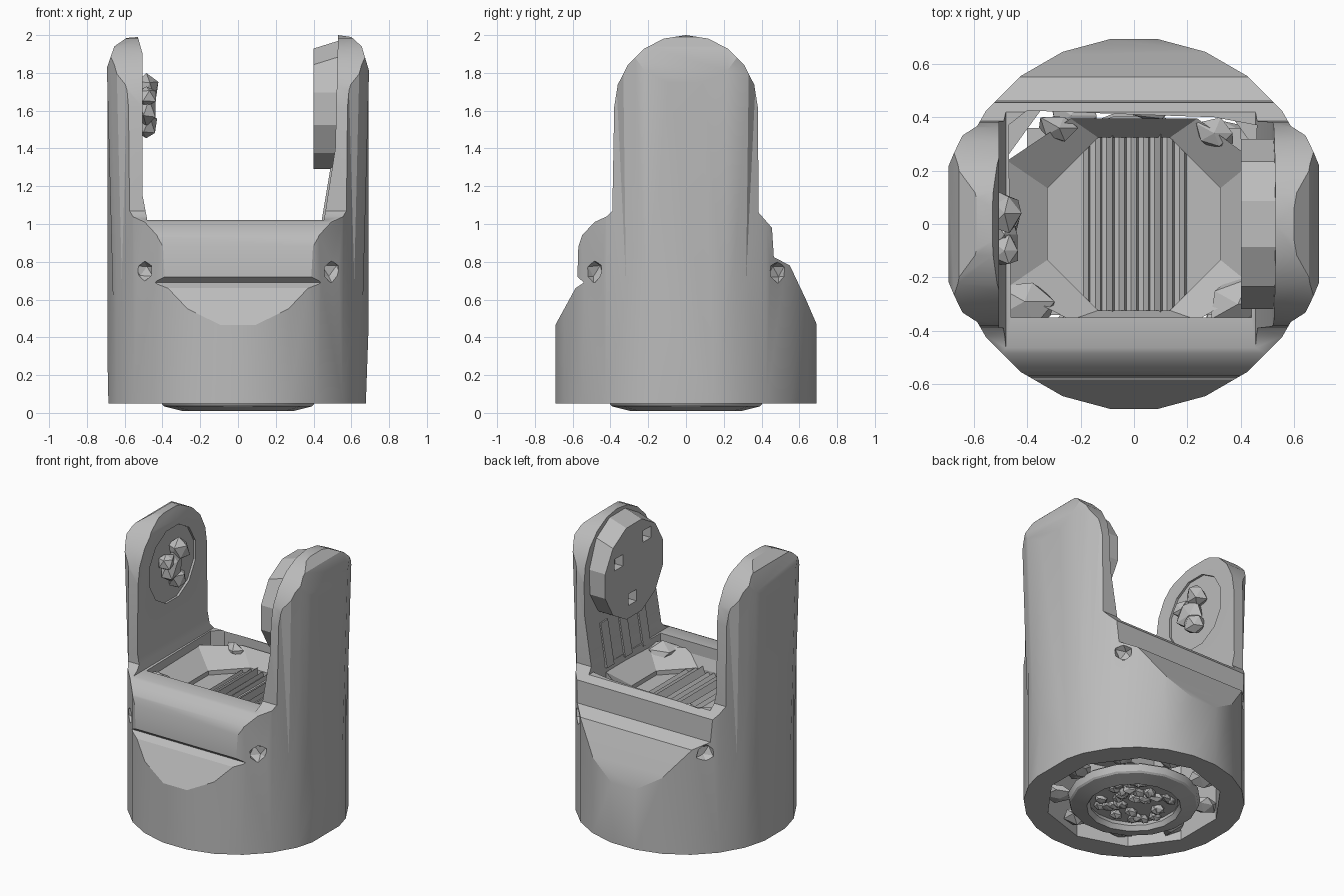
import bpy, bmesh, math, random
from mathutils import Vector

random.seed(4)
cube = bpy.data.objects.get("Cube")
if cube:
    bpy.data.objects.remove(cube, do_unlink=True)

grey = bpy.data.materials.new("plain grey")
grey.use_nodes = True
grey.diffuse_color = (0.5, 0.5, 0.5, 1)
grey.node_tree.nodes["Principled BSDF"].inputs["Base Color"].default_value = (0.5, 0.5, 0.5, 1)


def finish(name, bm):
    bmesh.ops.recalc_face_normals(bm, faces=bm.faces[:])
    mesh = bpy.data.meshes.new(name)
    bm.to_mesh(mesh)
    bm.free()
    mesh.materials.append(grey)
    obj = bpy.data.objects.new(name, mesh)
    bpy.context.collection.objects.link(obj)
    return obj


def prism(name, points, axis, lo, hi, low_scale=1):
    """Extrude a closed 2D outline along an axis, tapering the low end if asked."""
    place = {"x": lambda a, b, t: (t, a, b), "y": lambda a, b, t: (a, t, b),
             "z": lambda a, b, t: (a, b, t)}[axis]
    bm = bmesh.new()
    low = [bm.verts.new(place(a * low_scale, b * low_scale, lo)) for a, b in points]
    high = [bm.verts.new(place(a, b, hi)) for a, b in points]
    bm.faces.new(low)
    bm.faces.new(high)
    for i in range(len(low)):
        j = (i + 1) % len(low)
        bm.faces.new((low[i], low[j], high[j], high[i]))
    return finish(name, bm)


def box(name, x, y, z):
    return prism(name, [(x[0], y[0]), (x[1], y[0]), (x[1], y[1]), (x[0], y[1])], "z", *z)


def circle(r, n, cx=0, cy=0):
    return [(cx + r * math.cos(math.tau * (i + 0.5) / n),
             cy + r * math.sin(math.tau * (i + 0.5) / n)) for i in range(n)]


def spin_ring(name, profile, n):
    """Spin a closed (radius, z) outline about z."""
    bm = bmesh.new()
    rings = [[bm.verts.new((x, y, z)) for x, y in circle(r, n)] for r, z in profile]
    for a, b in zip(rings, rings[1:] + rings[:1]):
        for i in range(n):
            j = (i + 1) % n
            bm.faces.new((a[i], a[j], b[j], b[i]))
    return finish(name, bm)


def rock(name, centre, size, jitter=0.25):
    """Irregular faceted lump."""
    bm = bmesh.new()
    bmesh.ops.create_icosphere(bm, subdivisions=1, radius=1)
    for v in bm.verts:
        k = 1 + random.uniform(-jitter, jitter)
        v.co = Vector(centre) + Vector([c * s * k for c, s in zip(v.co, size)])
    return finish(name, bm)


def boolean(obj, tool, operation="DIFFERENCE"):
    tool.hide_render = True
    mod = obj.modifiers.new("cut", "BOOLEAN")
    mod.operation, mod.solver, mod.object = operation, "EXACT", tool
    deps = bpy.context.evaluated_depsgraph_get()
    mesh = bpy.data.meshes.new_from_object(obj.evaluated_get(deps))
    obj.modifiers.clear()
    obj.data = mesh
    bpy.data.objects.remove(tool, do_unlink=True)


def smooth(obj, angle=25):
    bpy.ops.object.select_all(action="DESELECT")
    obj.select_set(True)
    bpy.context.view_layer.objects.active = obj
    bpy.ops.object.shade_smooth_by_angle(angle=math.radians(angle))


# Housing column with two broad-shouldered arms
body = prism("housing", circle(0.698, 24), "z", 0.05, 2.05)
for s in (-1, 1):
    half = [(0.3, 0.385), (0.575, 0.385), (0.648, 0.335), (0.7, 0.22)]
    arm = [(s * x, y) for x, y in half] + [(s * x, -y) for x, y in reversed(half)]
    boolean(body, prism("arm_block", arm, "z", 0.45, 2.05, 0.94), "UNION")

# Trim to the stepped side outline
arch = [(0.38 * math.cos(t), 1.62 + 0.38 * math.sin(t))
        for t in [math.pi * i / 10 for i in range(11)]]
front = [(-0.39, 1.07), (-0.42, 1.04), (-0.485, 1.01), (-0.55, 0.94), (-0.57, 0.88),
         (-0.575, 0.72), (-0.54, 0.69), (-0.585, 0.66), (-0.7, 0.45), (-0.7, 0)]
back = [(0.7, 0), (0.7, 0.45), (0.635, 0.6), (0.55, 0.78), (0.465, 0.825),
        (0.455, 0.98), (0.385, 1.06)]
boolean(body, prism("side_cutter", arch + front + back, "x", -1, 1), "INTERSECT")

# Trim to the forked front outline
fork = [(-0.685, 0), (-0.7, 0.7), (-0.7, 1.81), (-0.655, 1.94), (-0.59, 1.985), (-0.53, 1.99),
        (-0.505, 1.9), (-0.505, 1.15), (-0.48, 1.02), (0.455, 1.02), (0.515, 1.4), (0.53, 2.0),
        (0.6, 1.99), (0.655, 1.94), (0.7, 1.79), (0.7, 0.7), (0.675, 0)]
boolean(body, prism("fork_cutter", fork, "y", -1, 1), "INTERSECT")

# Hollow centre and open base
well = [(-0.46, -0.35), (0.44, -0.35), (0.46, 0.37), (0.3, 0.4), (0, 0.41),
        (-0.4, 0.425), (-0.47, 0.37)]
boolean(body, prism("well_cutter", well, "z", 0.55, 1.2))
boolean(body, prism("base_cutter", circle(0.56, 10), "z", -0.1, 0.6))

# Corner pockets
for sx in (-1, 1):
    for sy in (-1, 1):
        boolean(body, rock("pocket_cutter", (0.5 * sx, 0.49 * sy, 0.75),
                           (0.07, 0.06, 0.06), 0.15))

# Shallow round seat on the inside of the right arm
boolean(body, prism("seat_cutter", circle(0.26, 12, 0, 1.62), "x", -0.52, -0.4))
smooth(body)

# Knob on the right arm
for y, z, s in ((0.02, 1.52, 0.08), (-0.04, 1.62, 0.11), (0.04, 1.71, 0.08), (-0.1, 1.68, 0.06)):
    rock("arm_knob", (-0.485, y, z), (0.06, s, s), 0.2)

# Round pad on the left arm, with a sloping crown and small pockets
pad = prism("arm_pad", circle(0.33, 12, 0, 1.61), "x", 0.4, 0.56)
for v in pad.data.vertices:
    if v.co.x > 0.5 and v.co.z > 1.8:
        v.co.z += 0.05
for y, z in ((0.17, 1.72), (-0.14, 1.8), (0.02, 1.42)):
    boolean(pad, box("notch_cutter", (0.3, 0.46), (y - 0.045, y + 0.045),
                     (z - 0.04, z + 0.04)))

# Ribs under the pad
for y in (-0.2, 0, 0.2):
    prism("pad_rib", [(0.44, 1.0), (0.49, 1.3), (0.56, 1.3), (0.56, 1.0)], "y", y - 0.04, y + 0.04)

# Sloping collar and slatted floor inside the well, leaving a slit at the back
collar = spin_ring("well_collar", [(0.62, 0.97), (0.35, 0.87), (0.35, 0.83), (0.62, 0.85)], 8)
for v in collar.data.vertices:
    v.co.x = max(-0.475, min(0.45, v.co.x))
    v.co.y = max(-0.36, min(0.395, v.co.y))
box("well_floor", (-0.4, 0.4), (-0.34, 0.36), (0.8, 0.84))
for i in range(9):
    x = -0.18 + 0.045 * i
    h = random.uniform(0.86, 0.89)
    prism("floor_slat", [(x - 0.018, 0.83), (x + 0.018, 0.83), (x + 0.01, h)], "y", -0.33, 0.35)

# Clutter in the well corners
for x, y, s in ((-0.28, 0.36, 0.06), (0.3, 0.34, 0.06), (0.39, -0.3, 0.09), (-0.41, -0.29, 0.09)):
    rock("corner_lump", (x, y, 0.93), (s * 1.3, s, 0.06))

# Base ring, plate and fragments
ring = spin_ring("base_ring", [(0.41, 0.045), (0.4, 0.035), (0.3, 0.01), (0.28, 0.04),
                               (0.3, 0.09), (0.42, 0.09)], 16)
smooth(ring)
prism("base_plate", circle(0.41, 16), "z", 0.07, 0.1)
for i in range(34):
    a, r = random.uniform(0, math.tau), 0.25 * math.sqrt(random.random())
    rock("base_fragment", (r * math.cos(a), r * math.sin(a), 0.06), (0.045, 0.035, 0.03))
for i in range(9):
    a = math.tau * i / 9
    rock("rim_fragment", (0.47 * math.cos(a), 0.47 * math.sin(a), 0.12), (0.1, 0.09, 0.05))
